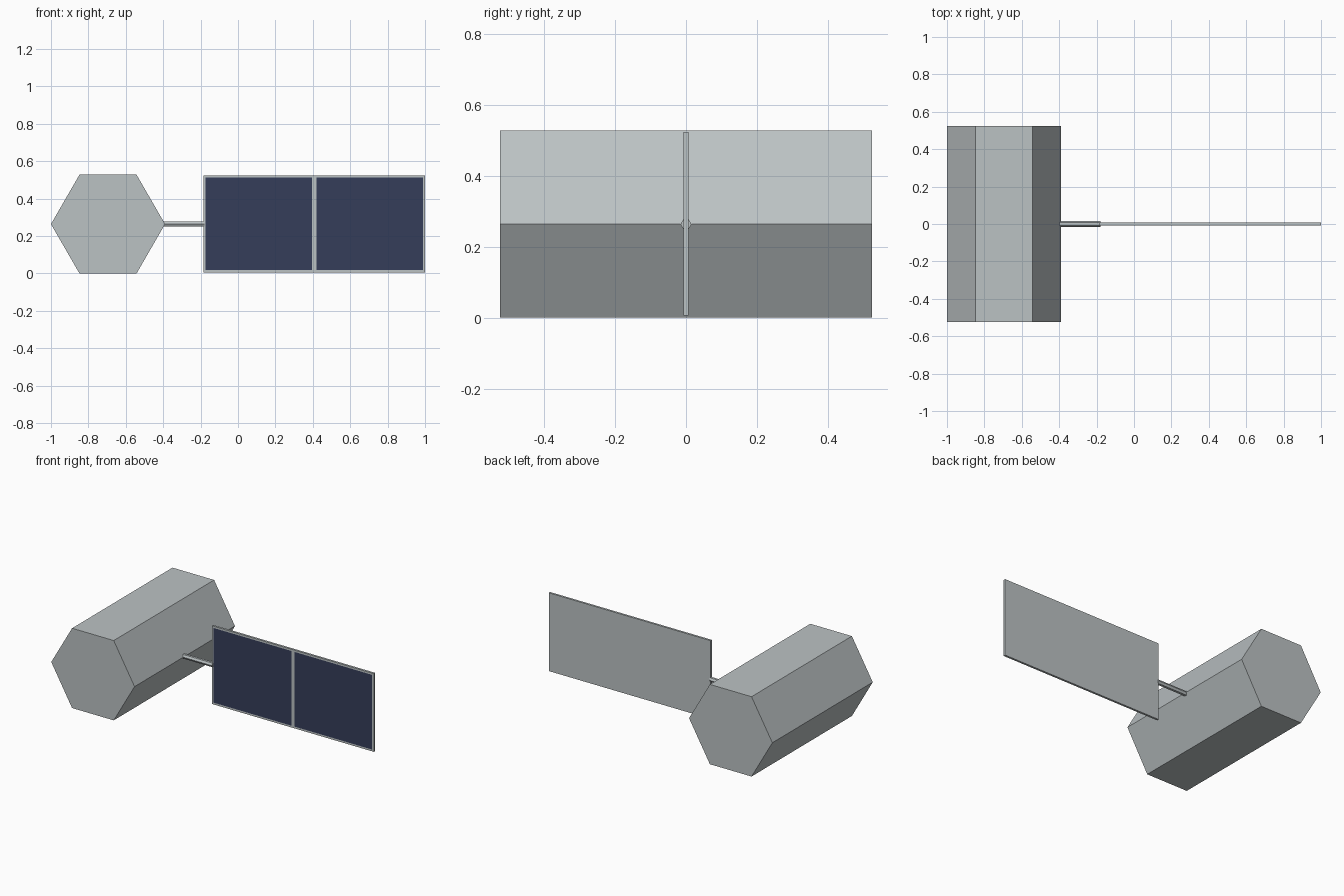
import bpy, bmesh, math
from mathutils import Matrix, Vector

cube = bpy.data.objects.get("Cube")
if cube:
    bpy.data.objects.remove(cube, do_unlink=True)


def material(name, rgb):
    m = bpy.data.materials.new(name)
    m.use_nodes = True
    m.diffuse_color = (*rgb, 1)
    m.node_tree.nodes["Principled BSDF"].inputs["Base Color"].default_value = (*rgb, 1)
    return m


grey = material("light_grey", (0.50, 0.54, 0.55))
navy = material("solar_navy", (0.036, 0.047, 0.10))
MID_Z = 0.264


def finish(bm, name, mats):
    mesh = bpy.data.meshes.new(name)
    bmesh.ops.recalc_face_normals(bm, faces=bm.faces[:])
    bm.to_mesh(mesh)
    bm.free()
    for m in mats:
        mesh.materials.append(m)
    obj = bpy.data.objects.new(name, mesh)
    bpy.context.collection.objects.link(obj)
    return obj


def hex_prism(name, radius, length, centre, axis):
    """Six-sided prism along the x or y axis."""
    bm = bmesh.new()
    bmesh.ops.create_cone(bm, cap_ends=True, segments=6, radius1=radius,
                          radius2=radius, depth=length)
    # find the corner direction so that a corner ends up level
    corner = max(bm.verts, key=lambda v: v.co.z).co
    turn = Matrix.Rotation(-math.atan2(corner.y, corner.x), 4, "Z")
    lay = Matrix.Rotation(math.pi / 2, 4, "X")
    if axis == "x":
        lay = Matrix.Rotation(math.pi / 2, 4, "Z") @ lay
    bm.transform(Matrix.Translation(centre) @ lay @ turn)
    return finish(bm, name, [grey])


# Main body and the strut to the panel
hex_prism("hexagonal_body", 0.305, 1.05, Vector((-0.695, 0, MID_Z)), "y")
hex_prism("panel_strut", 0.0155, 0.22, Vector((-0.29, 0, MID_Z)), "x")

# Solar panel: thin slab cut into frame strips and two cells
left, right, bottom, top, thick = -0.185, 1.0, 0.006, 0.524, 0.014
border, divider = 0.012, 0.024
middle = (left + right) / 2
x_cuts = [left + border, middle - divider / 2, middle + divider / 2, right - border]
z_cuts = [bottom + border, top - border]

bm = bmesh.new()
bmesh.ops.create_cube(bm, size=1)
bm.transform(Matrix.Translation((middle, 0, (bottom + top) / 2))
             @ Matrix.Diagonal((right - left, thick, top - bottom, 1)))
cuts = [((x, 0, 0), (1, 0, 0)) for x in x_cuts] + [((0, 0, z), (0, 0, 1)) for z in z_cuts]
for point, normal in cuts:
    bmesh.ops.bisect_plane(bm, geom=bm.verts[:] + bm.edges[:] + bm.faces[:],
                           plane_co=point, plane_no=normal)
bm.normal_update()
# Front faces inside the frame are the dark cells
for f in bm.faces:
    c = f.calc_center_median()
    in_cell = x_cuts[0] < c.x < x_cuts[1] or x_cuts[2] < c.x < x_cuts[3]
    if f.normal.y < -0.9 and in_cell and z_cuts[0] < c.z < z_cuts[1]:
        f.material_index = 1
finish(bm, "solar_panel", [grey, navy])
